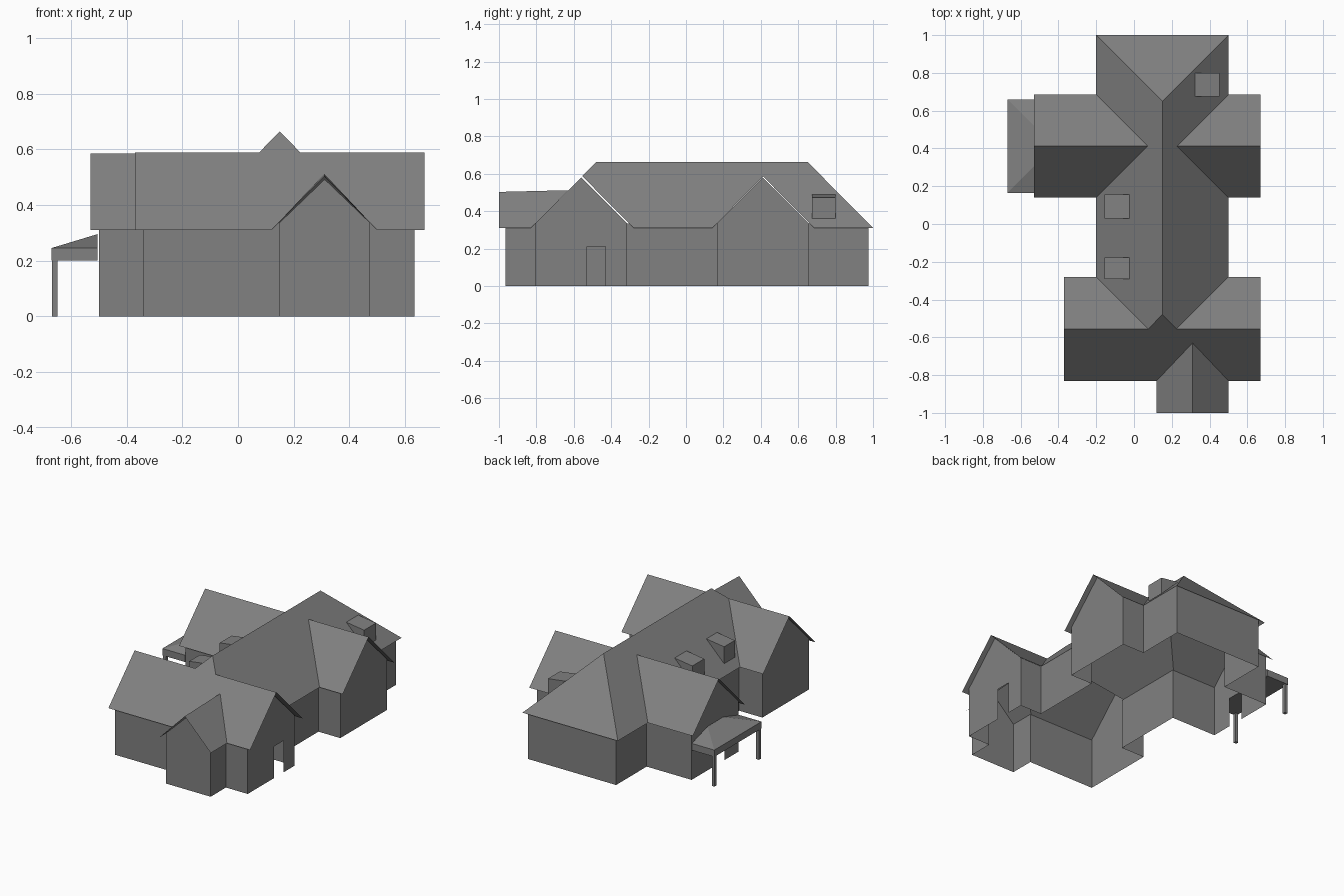
import bpy

cube = bpy.data.objects.get("Cube")
if cube:
    bpy.data.objects.remove(cube, do_unlink=True)

grey = bpy.data.materials.new("plain_grey")
grey.use_nodes = True
COLOUR = (0.22, 0.22, 0.22, 1)
grey.diffuse_color = COLOUR
grey.node_tree.nodes["Principled BSDF"].inputs["Base Color"].default_value = COLOUR

EAVE, PITCH = 0.31, 1.01
RIDGE_X = 0.15


def build(name, polygons):
    """Make one object from a list of 3D polygons."""
    verts, faces = [], []
    for poly in polygons:
        faces.append(range(len(verts), len(verts) + len(poly)))
        verts += poly
    mesh = bpy.data.meshes.new(name)
    mesh.from_pydata(verts, [], [list(f) for f in faces])
    mesh.materials.append(grey)
    obj = bpy.data.objects.new(name, mesh)
    bpy.context.collection.objects.link(obj)
    return obj


def slope(outline, axis, eave, inward):
    """Lift a plan outline onto a roof plane rising from its eave line."""
    return [(p[0], p[1], EAVE + PITCH * inward * (p[axis] - eave)) for p in outline]


def box(name, x0, x1, y0, y1, z0, z1):
    b = [(x0, y0), (x1, y0), (x1, y1), (x0, y1)]
    sides = [[(*b[i], z0), (*b[(i + 1) % 4], z0), (*b[(i + 1) % 4], z1), (*b[i], z1)]
             for i in range(4)]
    return build(name, sides + [[(*p, z1) for p in b], [(*p, z0) for p in b[::-1]]])


# Main roof: two long slopes notched at the valleys, hipped at the back
west = [(-.2, -.28), (.075, -.555), (RIDGE_X, -.48), (RIDGE_X, .65), (-.2, 1),
        (-.2, .685), (.0725, .4125), (-.2, .14)]
east = [(2 * RIDGE_X - x, y) for x, y in west][::-1]
build("main_roof", [
    slope(west[::-1], 0, -.2, 1),
    slope(east[::-1], 0, .5, -1),
    slope([(.5, 1), (-.2, 1), (RIDGE_X, .65)], 1, 1, -1)])

# Back wing roof: a pair of slopes on each side, meeting the main roof in valleys
wing = []
for end, root, tip in ((-.53, -.2, .0725), (.67, .5, .2275)):
    wing.append(slope([(end, .14), (root, .14), (tip, .4125), (end, .4125)], 1, .14, 1))
    wing.append(slope([(end, .685), (root, .685), (tip, .4125), (end, .4125)], 1, .685, -1))
build("back_wing_roof", wing)

# Front wing roof: the south slope runs on into the hip and is notched for the entry
south = [(-.37, -.83), (.12, -.83), (.31, -.63), (.5, -.83), (.67, -.83), (.67, -.555),
         (.225, -.555), (RIDGE_X, -.48), (.075, -.555), (-.37, -.555)]
wing = [slope(south, 1, -.83, 1)]
for end, root, tip in ((-.37, -.2, .075), (.67, .5, .225)):
    wing.append(slope([(end, -.28), (root, -.28), (tip, -.555), (end, -.555)], 1, -.28, -1))
build("front_wing_roof", wing)

# Entry roof
build("entry_roof", [
    [(x, -1, EAVE), (x, -.83, EAVE), (.31, -.63, .512), (.31, -1, .503)]
    for x in (.12, .5)])

# Walls: (x, y, apex of the gable on the next side, door span along that side)
WALL_TOP = 0.335
DOOR_TOP = 0.21
plan = [
    (.148, -.965, .492, None), (.475, -.965, 0, None), (.475, -.805, 0, None),
    (.635, -.805, .58, (-.53, -.43)), (.635, -.315, 0, None), (.475, -.315, 0, None),
    (.475, .165, 0, None), (.635, .165, .58, None), (.635, .655, 0, None),
    (.475, .655, 0, None), (.475, .975, 0, None), (-.17, .975, 0, None),
    (-.17, .655, 0, None), (-.5, .655, .58, (.42, .31)), (-.5, .165, 0, None),
    (-.17, .165, 0, None), (-.17, -.315, 0, None), (-.34, -.315, .58, None),
    (-.34, -.805, 0, None), (.148, -.805, 0, None)]
walls = []
for i, (x, y, apex, door) in enumerate(plan):
    x2, y2 = plan[(i + 1) % len(plan)][:2]
    side = [(x, y, 0)]
    if door:
        a, b = door
        side += [(x, a, 0), (x, a, DOOR_TOP), (x, b, DOOR_TOP), (x, b, 0)]
    side += [(x2, y2, 0), (x2, y2, WALL_TOP)]
    if apex:
        side.append(((x + x2) / 2, (y + y2) / 2, apex))
    side.append((x, y, WALL_TOP))
    walls.append(side)
build("walls", walls)


# Roof dormers: upright front and cheeks under a gently sloping top
def dormer(name, outer, inner, y0, y1):
    low, front, back = .36, .472, .49
    cheeks = [[(outer, y, low), (outer, y, front), (inner, y, back)] for y in (y0, y1)]
    build(name, cheeks + [
        [(outer, y0, low), (outer, y1, low), (outer, y1, front), (outer, y0, front)],
        [(outer, y0, front), (outer, y1, front), (inner, y1, back), (inner, y0, back)]])


dormer("east_dormer", .453, .322, .675, .8)
dormer("west_dormer_back", -.155, -.025, .03, .155)
dormer("west_dormer_front", -.155, -.025, -.29, -.178)

# Side porch: flat fascia block, shallow hipped top and two posts
box("porch_fascia", -.67, -.505, .165, .66, .2, .245)
top_a, top_b = (-.505, .33, .295), (-.505, .495, .295)
out_a, out_b = (-.67, .165, .245), (-.67, .66, .245)
build("porch_roof", [
    [out_a, top_a, top_b, out_b],
    [out_a, (-.505, .165, .245), top_a],
    [out_b, top_b, (-.505, .66, .245)]])
for label, y in (("front", .17), ("back", .635)):
    box("porch_post_" + label, -.668, -.648, y, y + .02, 0, .2)
